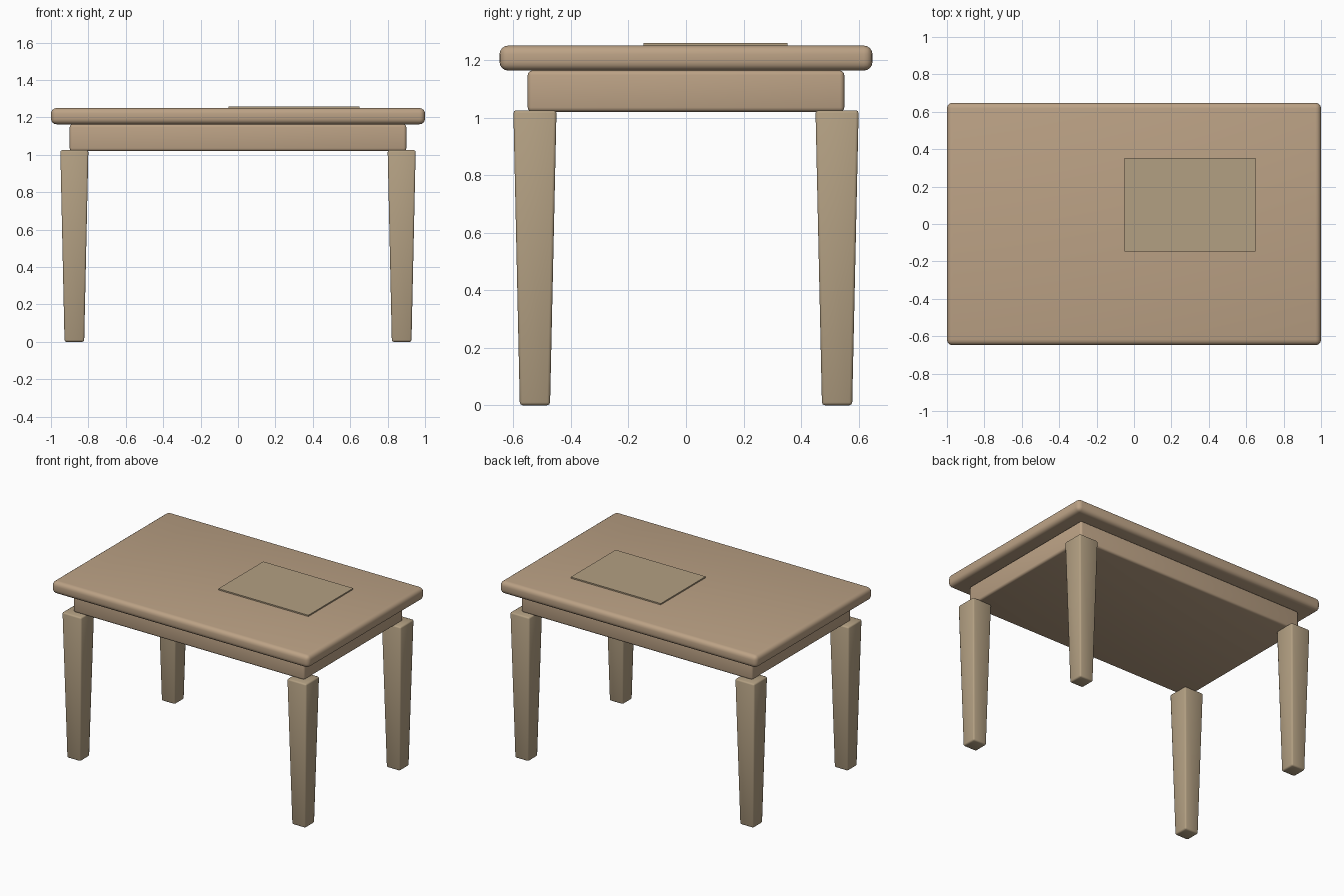
import bpy
import bmesh
from math import radians

default = bpy.data.objects.get("Cube")
if default:
    bpy.data.objects.remove(default, do_unlink=True)


def make_material(name, rgb):
    mat = bpy.data.materials.new(name)
    mat.use_nodes = True
    colour = (*rgb, 1.0)
    mat.diffuse_color = colour
    mat.node_tree.nodes["Principled BSDF"].inputs["Base Color"].default_value = colour
    return mat


wood = make_material("warm wood", (0.50, 0.36, 0.235))
pale_wood = make_material("pale wood", (0.45, 0.35, 0.225))


def make_block(name, low, high, mat, bevel=0.0, segments=3, foot_scale=1.0, smooth_angle=180):
    """Box between two corners, optionally tapered to its foot and rounded."""
    centre = [(a + b) / 2 for a, b in zip(low, high)]
    size = [b - a for a, b in zip(low, high)]
    bm = bmesh.new()
    bmesh.ops.create_cube(bm, size=1)
    for v in bm.verts:
        taper = foot_scale if v.co.z < 0 else 1.0
        v.co.x *= size[0] * taper
        v.co.y *= size[1] * taper
        v.co.z *= size[2]
    mesh = bpy.data.meshes.new(name)
    bm.to_mesh(mesh)
    bm.free()
    mesh.materials.append(mat)
    obj = bpy.data.objects.new(name, mesh)
    obj.location = centre
    bpy.context.collection.objects.link(obj)
    if bevel:
        mod = obj.modifiers.new("rounded edges", "BEVEL")
        mod.width = bevel
        mod.segments = segments
        bpy.ops.object.select_all(action="DESELECT")
        obj.select_set(True)
        bpy.context.view_layer.objects.active = obj
        bpy.ops.object.modifier_apply(modifier=mod.name)
        bpy.ops.object.shade_smooth_by_angle(angle=radians(smooth_angle))
    return obj


# Rounded top, apron below it and thin mat lying on it
make_block("tabletop", (-1, -0.648, 1.163), (1, 0.648, 1.25), wood, bevel=0.03, segments=4)
make_block("apron", (-0.9, -0.55, 1.02), (0.9, 0.55, 1.163), wood, bevel=0.015)
make_block("table_mat", (-0.05, -0.147, 1.25), (0.65, 0.352, 1.259), pale_wood)

# Four tapered legs
for side, sx in (("right", -1), ("left", 1)):
    for end, sy in (("front", -1), ("back", 1)):
        x, y, half = sx * 0.875, sy * 0.525, 0.075
        make_block(f"{end}_{side}_leg", (x - half, y - half, 0), (x + half, y + half, 1.025),
                   pale_wood, bevel=0.01, segments=2, foot_scale=0.7)
